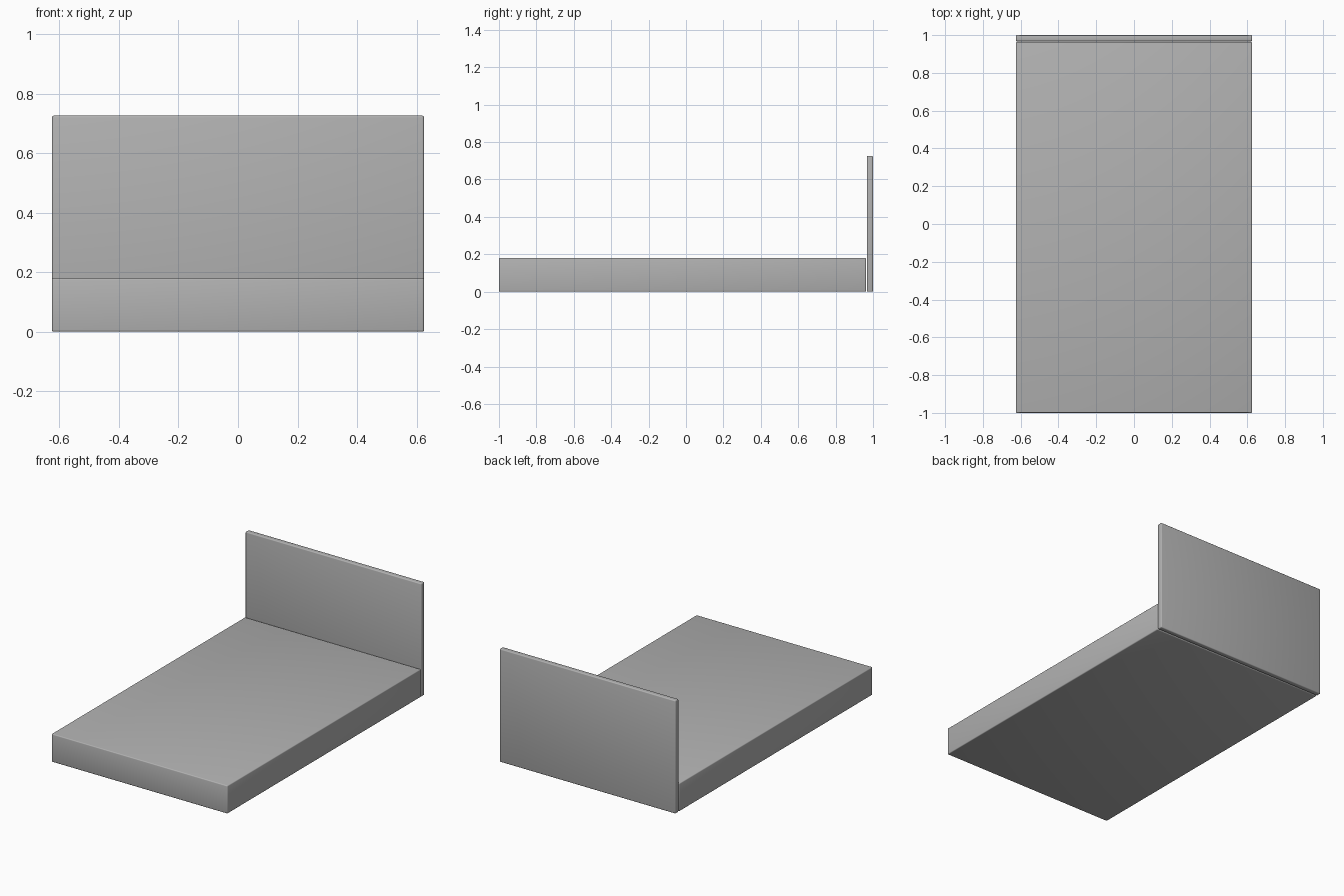
import bpy
import math

cube = bpy.data.objects.get("Cube")
if cube:
    bpy.data.objects.remove(cube, do_unlink=True)

# Single plain grey finish
grey = bpy.data.materials.new("plain grey")
grey.use_nodes = True
colour = (0.445, 0.445, 0.445, 1)
grey.diffuse_color = colour
grey.node_tree.nodes["Principled BSDF"].inputs["Base Color"].default_value = colour


def panel(name, low, high, radius):
    """Box between two corners with softly rounded edges."""
    centre = [(a + b) / 2 for a, b in zip(low, high)]
    bpy.ops.mesh.primitive_cube_add(size=1, location=centre)
    obj = bpy.context.object
    obj.name = name
    obj.scale = [b - a for a, b in zip(low, high)]
    bpy.ops.object.transform_apply(location=False, rotation=False, scale=True)
    bevel = obj.modifiers.new("soft edges", "BEVEL")
    bevel.width = radius
    bevel.segments = 3
    bpy.ops.object.modifier_apply(modifier=bevel.name)
    bpy.ops.object.shade_smooth_by_angle(angle=math.radians(35))
    obj.data.materials.append(grey)
    return obj


half_width = 0.625

# Low platform base
panel("bed_base", (-half_width, -1, 0), (half_width, 0.963, 0.18), 0.006)

# Upright headboard behind the base
panel("headboard", (-half_width, 0.967, 0), (half_width, 1, 0.726), 0.006)
